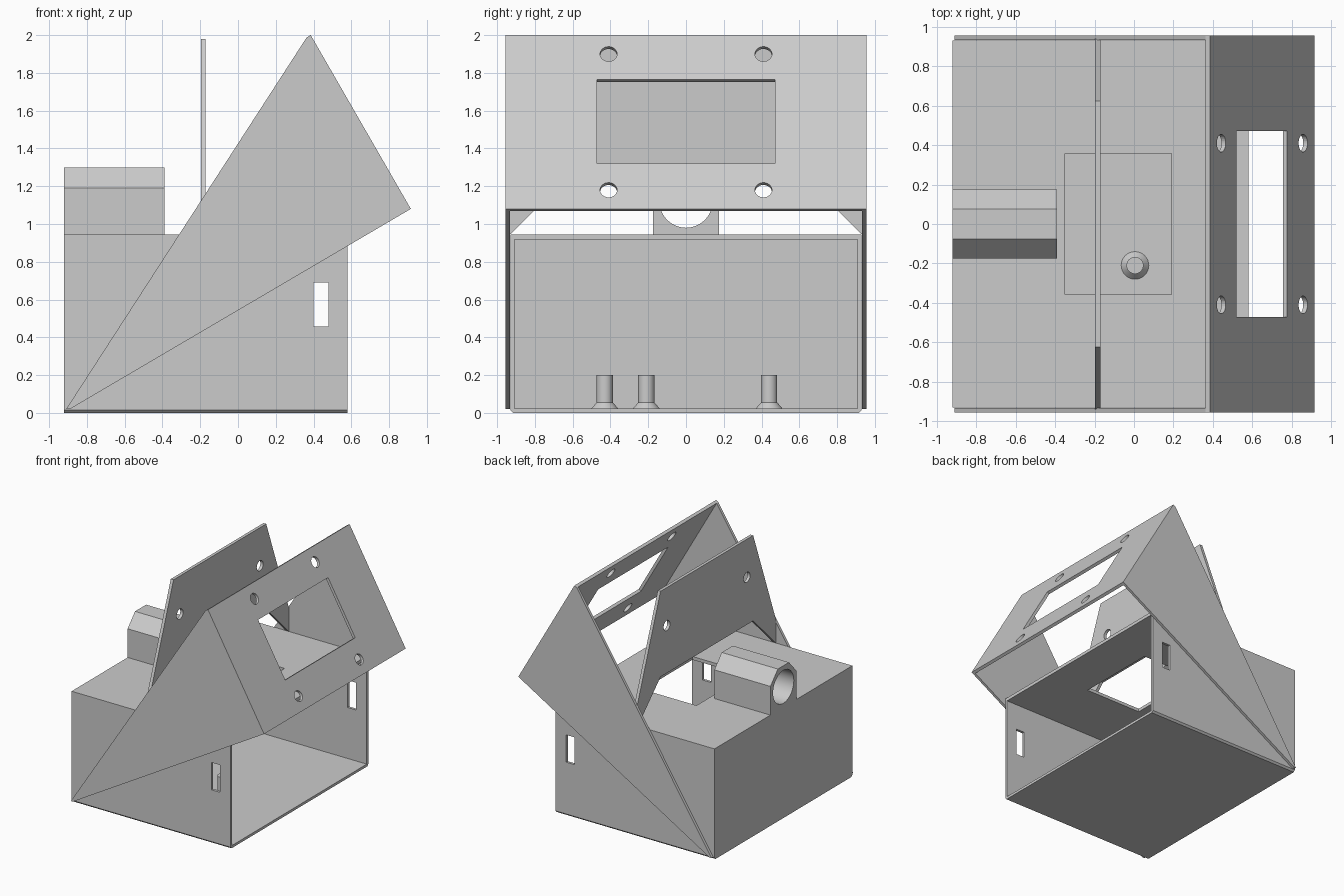
import bpy, bmesh, math
from mathutils import Vector

if "Cube" in bpy.data.objects:
    bpy.data.objects.remove(bpy.data.objects["Cube"])

grey = bpy.data.materials.new("plain_grey")
grey.diffuse_color = (0.6, 0.6, 0.6, 1)
grey.use_nodes = True
grey.node_tree.nodes["Principled BSDF"].inputs["Base Color"].default_value = grey.diffuse_color


def finish(name, bm):
    bmesh.ops.recalc_face_normals(bm, faces=bm.faces)
    me = bpy.data.meshes.new(name)
    bm.to_mesh(me)
    bm.free()
    ob = bpy.data.objects.new(name, me)
    bpy.context.collection.objects.link(ob)
    me.materials.append(grey)
    return ob


def prism(name, pts, depth):
    """Extrude a closed 3D outline along a vector."""
    bm = bmesh.new()
    face = bm.faces.new([bm.verts.new(p) for p in pts])
    ext = bmesh.ops.extrude_face_region(bm, geom=[face])
    verts = [v for v in ext["geom"] if isinstance(v, bmesh.types.BMVert)]
    bmesh.ops.translate(bm, verts=verts, vec=depth)
    return finish(name, bm)


def box(name, x0, x1, y0, y1, z0, z1):
    return prism(name, [(x0, y0, z0), (x1, y0, z0), (x1, y1, z0), (x0, y1, z0)], (0, 0, z1 - z0))


def rod(name, centre, axis, r, length, n=32):
    """Cylinder centred on a point along an axis."""
    a = Vector(axis).normalized()
    u = a.orthogonal().normalized()
    v = a.cross(u)
    c = Vector(centre) - a * length / 2
    pts = [c + r * (math.cos(t) * u + math.sin(t) * v)
           for t in (2 * math.pi * i / n for i in range(n))]
    return prism(name, pts, a * length)


def cut(ob, cutters):
    for c in cutters:
        m = ob.modifiers.new("cut", "BOOLEAN")
        m.operation, m.solver, m.object = "DIFFERENCE", "EXACT", c
    bpy.context.view_layer.objects.active = ob
    for m in list(ob.modifiers):
        bpy.ops.object.modifier_apply(modifier=m.name)
    for c in cutters:
        bpy.data.objects.remove(c)
    return ob


def smooth(ob):
    bpy.ops.object.select_all(action="DESELECT")
    ob.select_set(True)
    bpy.context.view_layer.objects.active = ob
    bpy.ops.object.shade_smooth_by_angle(angle=math.radians(30))


# Case: box open at +x, with bevelled bottom edges, top opening and side slots
c = 0.015
case = prism("case", [(-0.92, y, z) for y, z in
                      [(-0.93 + c, 0), (0.93 - c, 0), (0.93, c), (0.93, 0.945),
                       (-0.93, 0.945), (-0.93, c)]], (1.5, 0, 0))
cut(case, [box("c", -0.895, 0.7, -0.908, 0.908, 0.022, 0.917),
           box("c", -0.35, 0.19, -0.358, 0.358, 0.85, 1.0),
           box("c", 0.40, 0.48, -1.1, 1.1, 0.457, 0.69)])

# Posts on the case floor
for i, (x, y) in enumerate([(0.005, -0.21), (-0.6, -0.43), (-0.6, 0.44)]):
    bm = bmesh.new()
    rings = []
    for r, z in [(0.07, 0.018), (0.07, 0.024), (0.043, 0.055), (0.043, 0.2)]:
        rings.append([bm.verts.new((x + r * math.cos(k * math.pi / 16),
                                    y + r * math.sin(k * math.pi / 16), z)) for k in range(32)])
    for a, b in zip(rings, rings[1:]):
        for k in range(32):
            bm.faces.new((a[k], a[(k + 1) % 32], b[(k + 1) % 32], b[k]))
    bm.faces.new(rings[0])
    bm.faces.new(rings[-1])
    smooth(finish(f"floor_post_{i + 1}", bm))

# Cable holder: chamfered block with a bore along x
holder = prism("cable_holder", [(-0.92, y, z) for y, z in
                                [(-0.175, 0.945), (0.175, 0.945), (0.175, 1.19), (0.075, 1.3),
                                 (-0.075, 1.3), (-0.175, 1.19)]], (0.53, 0, 0))
cut(holder, [rod("c", (-0.65, 0, 1.12), (1, 0, 0), 0.14, 1, 48)])
smooth(holder)

# Tilted cover: two triangular cheeks
top, low = Vector((0.385, 0, 2.0)), Vector((0.915, 0, 1.08))
along = (low - top).normalized()
inward = Vector((along.z, 0, -along.x))
top_in, low_in = top + inward * 0.025, low + inward * 0.025
for name, y in (("cover_cheek_front", -0.955), ("cover_cheek_back", 0.932)):
    prism(name, [(-0.91, y, 0.02), (-0.89, y, 0.02), (low.x, y, low.z),
                 (top.x, y, top.z), (top_in.x, y, top_in.z)], (0, 0.023, 0))

# Tilted cover: face plate with display window and screw holes
plate = prism("cover_face", [p + Vector((0, -0.933, 0)) for p in (top, low, low_in, top_in)],
              (0, 1.866, 0))


def on_face(z):
    return top + (low - top) * ((2.0 - z) / 0.92)


a, b = on_face(1.765), on_face(1.32)
window = prism("c", [p + Vector((0, -0.472, 0)) for p in
                     (a - inward * 0.1, b - inward * 0.1, b + inward * 0.1, a + inward * 0.1)],
               (0, 0.944, 0))
holes = [rod("c", on_face(z) + Vector((0, y, 0)), inward, 0.045, 0.2)
         for z in (1.9, 1.18) for y in (-0.41, 0.41)]
cut(plate, [window] + holes)

# Upright panel with splayed legs and two screw holes
half = [(0.625, 1.98), (0.952, 1.09), (0.93, 0.945), (0.625, 1.25)]
outline = half + [(-y, z) for y, z in reversed(half)]
panel = prism("upright_panel", [(-0.197, y, z) for y, z in outline], (0.026, 0, 0))
cut(panel, [rod("c", (-0.18, y, 1.655), (1, 0, 0), 0.043, 0.2) for y in (-0.54, 0.54)])
